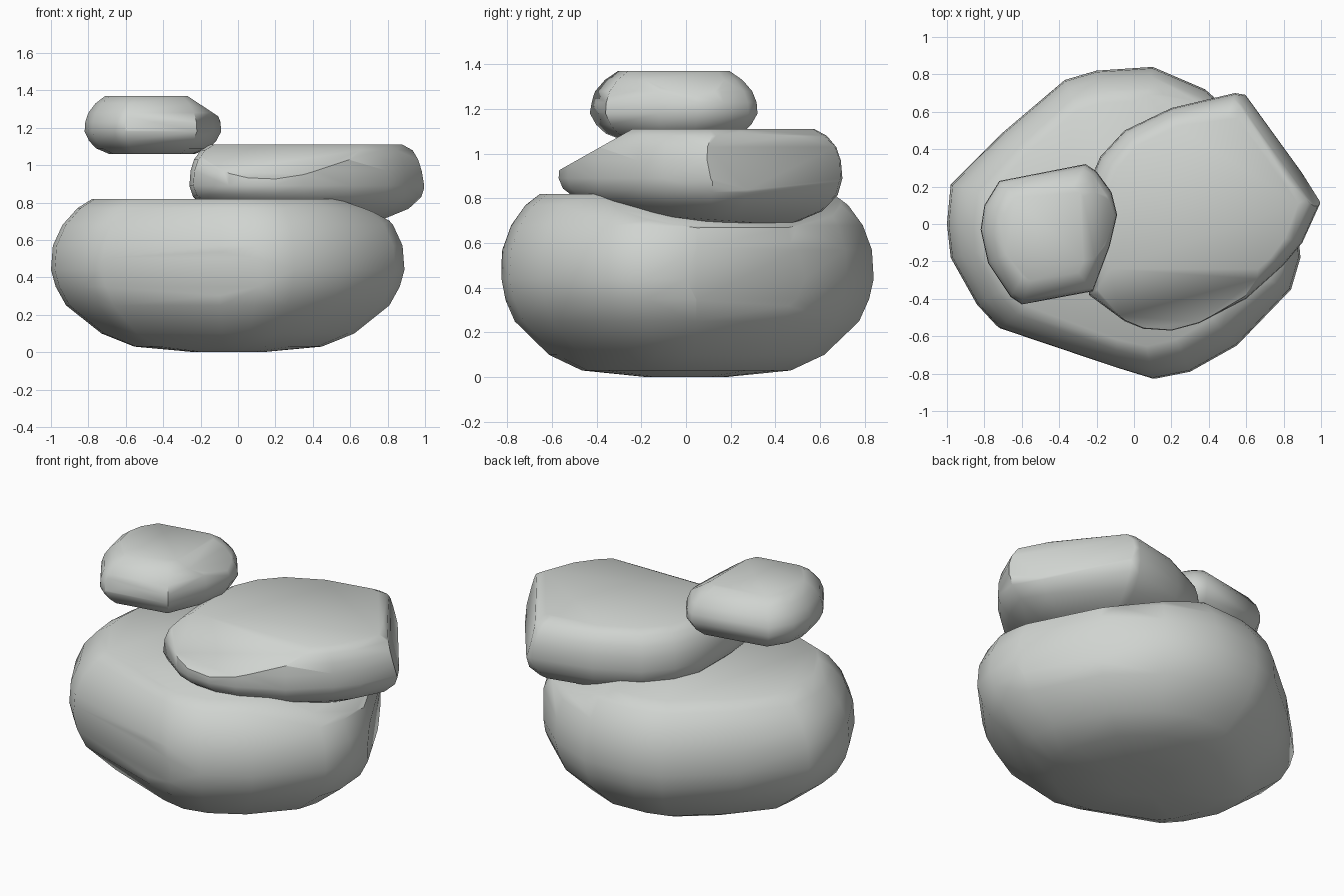
import bpy, bmesh, math
from mathutils import Vector

if "Cube" in bpy.data.objects:
    bpy.data.objects.remove(bpy.data.objects["Cube"])

# Shared stone colour
grey = bpy.data.materials.new("stone grey")
grey.use_nodes = True
colour = (0.63, 0.655, 0.63, 1)
grey.diffuse_color = colour
grey.node_tree.nodes["Principled BSDF"].inputs["Base Color"].default_value = colour


def stone(name, centre, outline, profile, tilt=0, cuts=()):
    """Loft an outline through (height, scale) rings, rounder where smaller.
    Tilt slopes the underside from front to back."""
    bm = bmesh.new()
    c = Vector(centre)
    arms = [Vector(p) - c for p in outline]
    mean = sum(a.length for a in arms) / len(arms)
    low = profile[0][0]
    middle = max(profile, key=lambda ring: ring[1])[0]
    rings = []
    for z, s in profile:
        drop = max(0, (middle - z) / (middle - low))
        ring = []
        for a in arms:
            round_arm = a.lerp(a.normalized() * mean, 1 - s) * s
            q = c + round_arm
            ring.append(bm.verts.new((q.x, q.y, z + drop * round_arm.y * tilt)))
        rings.append(ring)
    n = len(arms)
    for a, b in zip(rings, rings[1:]):
        for i in range(n):
            j = (i + 1) % n
            bm.faces.new((a[i], a[j], b[j], b[i]))
    bm.faces.new(rings[0][::-1])
    bm.faces.new(rings[-1])
    # Chipped flat facets
    for point, normal in cuts:
        geom = bm.verts[:] + bm.edges[:] + bm.faces[:]
        cut = bmesh.ops.bisect_plane(bm, geom=geom, plane_co=point,
                                     plane_no=Vector(normal).normalized(), clear_outer=True)
        edges = [e for e in cut["geom_cut"] if isinstance(e, bmesh.types.BMEdge)]
        bmesh.ops.holes_fill(bm, edges=edges)
    bmesh.ops.recalc_face_normals(bm, faces=bm.faces)
    mesh = bpy.data.meshes.new(name)
    bm.to_mesh(mesh)
    bm.free()
    mesh.materials.append(grey)
    obj = bpy.data.objects.new(name, mesh)
    bpy.context.collection.objects.link(obj)
    bpy.ops.object.select_all(action="DESELECT")
    obj.select_set(True)
    bpy.context.view_layer.objects.active = obj
    bpy.ops.object.shade_smooth_by_angle(angle=math.radians(48))


# Large bottom stone
stone("base_stone", (-0.05, 0),
      [(-1, 0), (-0.98, -0.18), (-0.84, -0.43), (-0.72, -0.56), (-0.1, -0.77), (0.1, -0.83),
       (0.3, -0.79), (0.55, -0.65), (0.84, -0.35), (0.89, -0.18), (0.87, 0.05), (0.65, 0.48),
       (0.38, 0.72), (0.1, 0.84), (-0.2, 0.82), (-0.37, 0.77), (-0.7, 0.49), (-0.98, 0.21)],
      [(0, 0.2), (0.03, 0.55), (0.1, 0.73), (0.25, 0.92), (0.35, 0.975), (0.44, 1), (0.57, 0.99),
       (0.68, 0.94), (0.77, 0.86), (0.82, 0.78)],
      cuts=[((0.52, -0.3, 0.81), (0.3, 0.15, 1)),
            ((-0.4, -0.655, 0.45), (-0.31, -0.94, -0.12)),
            ((0.74, 0.25, 0.42), (0.88, 0.47, -0.05))])

# Middle stone, sloping at the front and flat at the back corner
stone("middle_stone", (0.35, 0.05),
      [(-0.26, -0.1), (-0.24, -0.38), (-0.05, -0.52), (0.05, -0.56), (0.2, -0.57), (0.35, -0.53),
       (0.6, -0.4), (0.8, -0.22), (0.9, -0.1), (1, 0.12), (0.91, 0.28), (0.6, 0.69), (0.54, 0.7),
       (0.2, 0.62), (-0.05, 0.5), (-0.18, 0.36), (-0.25, 0.2)],
      [(0.69, 0.45), (0.71, 0.65), (0.77, 0.87), (0.83, 0.97), (0.89, 1), (0.97, 0.99),
       (1.03, 0.96), (1.08, 0.9), (1.11, 0.82)],
      tilt=-0.08,
      cuts=[((0.8, 0.405, 0.86), (0.82, 0.57, 0.25)),
            ((0.2, -0.25, 1.105), (0, -0.49, 0.87))])

# Small top stone
stone("top_stone", (-0.46, -0.05),
      [(-0.82, -0.03), (-0.78, -0.21), (-0.66, -0.39), (-0.6, -0.43), (-0.22, -0.36),
       (-0.13, -0.12), (-0.09, 0.05), (-0.12, 0.17), (-0.2, 0.28), (-0.26, 0.32),
       (-0.72, 0.23), (-0.8, 0.1)],
      [(1.06, 0.62), (1.09, 0.82), (1.13, 0.93), (1.18, 1), (1.23, 0.99), (1.28, 0.94),
       (1.33, 0.83), (1.37, 0.68)],
      cuts=[((-0.4, -0.393, 1.22), (0.15, -1, 0.2)),
            ((-0.27, 0, 1.37), (0.55, 0, 0.83))])
